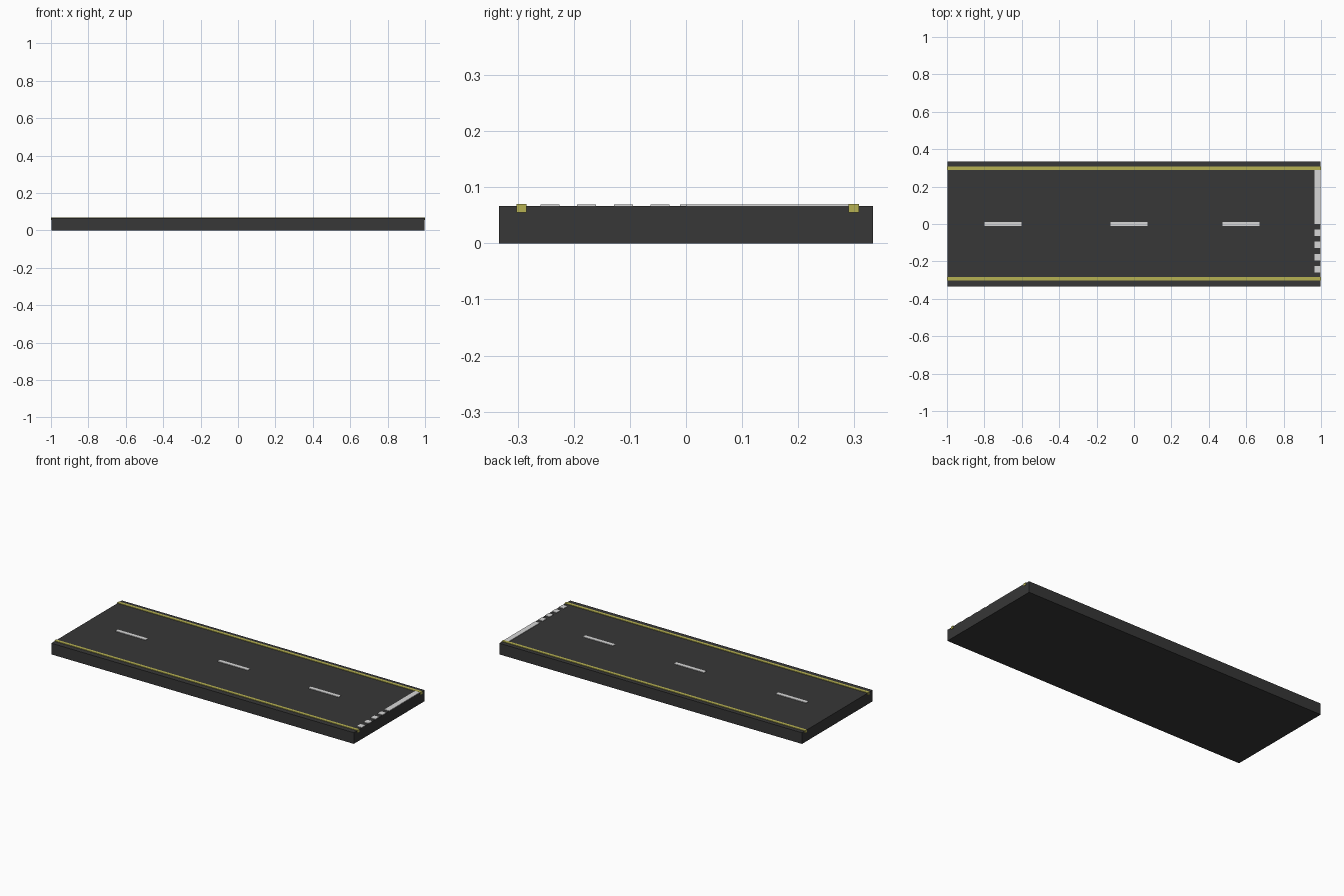
import bpy

if "Cube" in bpy.data.objects:
    bpy.data.objects.remove(bpy.data.objects["Cube"])


def material(name, rgb):
    m = bpy.data.materials.new(name)
    m.diffuse_color = (*rgb, 1.0)
    m.use_nodes = True
    m.node_tree.nodes["Principled BSDF"].inputs["Base Color"].default_value = m.diffuse_color
    return m


asphalt = material("dark asphalt", (0.038, 0.038, 0.038))
yellow = material("yellow paint", (0.47, 0.44, 0.085))
white = material("white paint", (0.68, 0.68, 0.68))


def box(name, x, y, z, mat):
    """Axis-aligned box from (min, max) ranges."""
    bpy.ops.mesh.primitive_cube_add(size=1)
    ob = bpy.context.object
    ob.name = name
    ob.location = [(a + b) / 2 for a, b in (x, y, z)]
    ob.scale = [b - a for a, b in (x, y, z)]
    bpy.ops.object.transform_apply(location=True, rotation=False, scale=True)
    ob.data.materials.append(mat)
    return ob


TOP = 0.0665                  # road surface
PAINT = (0.0625, 0.0695)      # thin white plates, partly sunk in the road

# Road slab
box("road_slab", (-0.998, 0.997), (-0.333, 0.333), (0, TOP), asphalt)

# Yellow edge lines, standing just proud of the slab ends
for side, y in (("front", -0.293), ("back", 0.299)):
    box(f"edge_line_{side}", (-1, 1), (y - 0.009, y + 0.009), (0.055, 0.0697), yellow)

# White centre dashes
for i, x in enumerate((-0.70, -0.027, 0.572)):
    box(f"centre_dash_{i + 1}", (x - 0.099, x + 0.099), (-0.011, 0.011), PAINT, white)

# Solid stop line across one lane
box("stop_line", (0.965, 0.9965), (0.0, 0.291), PAINT, white)

# Broken give-way line across the other lane
for i in range(4):
    y = -0.046 - i * 0.0655
    box(f"give_way_dash_{i + 1}", (0.965, 0.9965), (y - 0.017, y + 0.017), PAINT, white)
